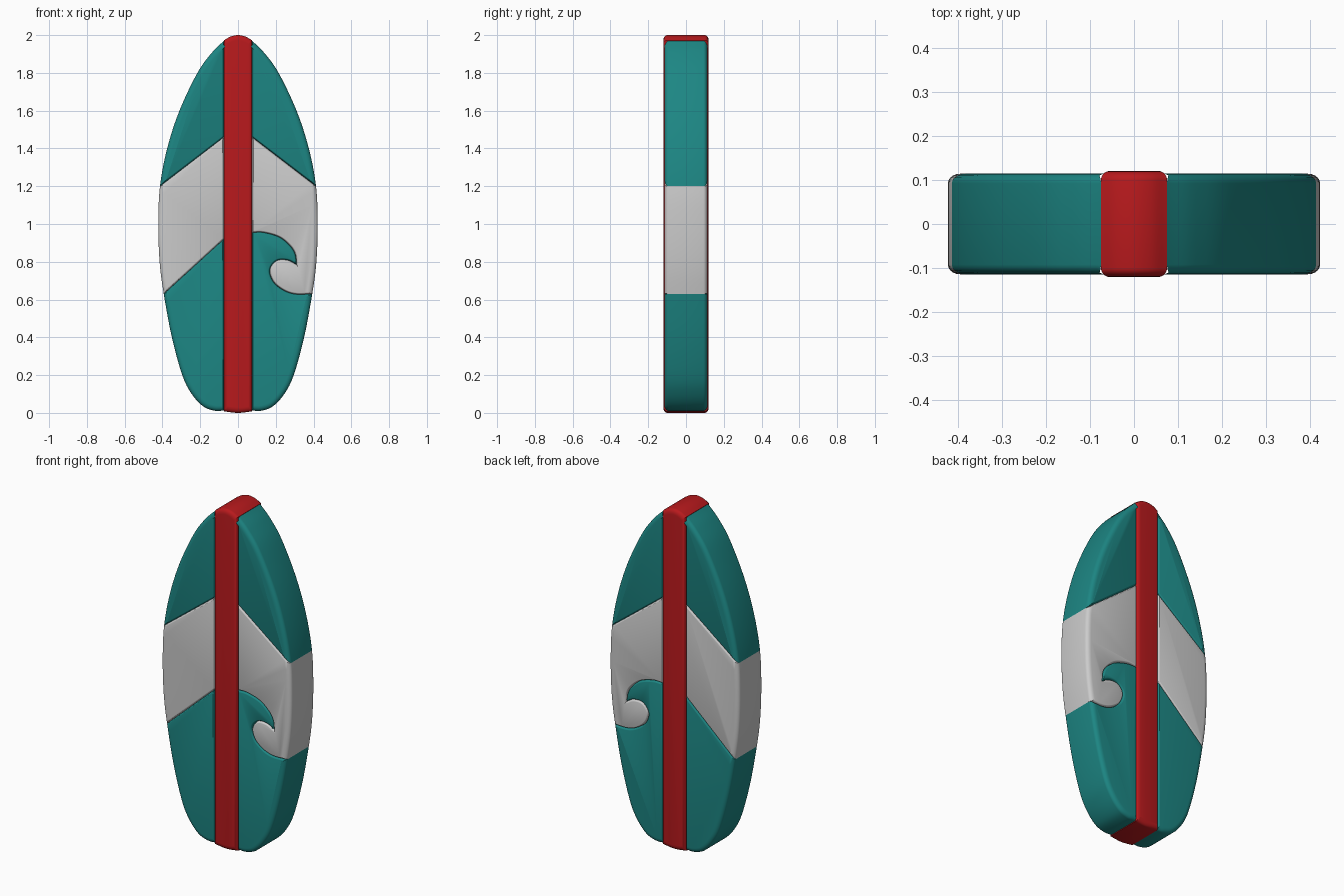
import bpy, bmesh, math
from mathutils import Vector

if "Cube" in bpy.data.objects:
    bpy.data.objects.remove(bpy.data.objects["Cube"])

RIM, SEAM = 0.028, 0.009   # edge rounding at the outer rim and at panel joints


def material(name, rgb):
    m = bpy.data.materials.new(name)
    m.diffuse_color = (*rgb, 1)
    m.use_nodes = True
    m.node_tree.nodes["Principled BSDF"].inputs["Base Color"].default_value = m.diffuse_color
    return m


TEAL = material("teal", (0.012, 0.24, 0.23))
WHITE = material("white", (0.75, 0.75, 0.74))
RED = material("red", (0.48, 0.01, 0.012))


def spline(pts, n=6):
    """Smooth Catmull-Rom curve through the points, n samples per span."""
    p = [Vector(q) for q in pts]
    p = [2 * p[0] - p[1]] + p + [2 * p[-1] - p[-2]]
    out = []
    for a, b, c, d in zip(p, p[1:], p[2:], p[3:]):
        for i in range(n):
            t = i / n
            out.append(0.5 * (2 * b + (c - a) * t + (2 * a - 5 * b + 4 * c - d) * t * t
                              + (3 * b - a - 3 * c + d) * t ** 3))
    return out + [p[-2]]


def panel(name, runs, mat, half=0.114, drop=0.022, side=1, steps=5):
    """Slab from a closed chain of (points, inset) runs, rounded front and back."""
    pts, ins = [], []
    for run, inset in runs:
        for q in run[:-1]:
            pts.append(Vector((q[0] * side, q[1])))
            ins.append(inset)
    n = len(pts)
    if sum(pts[i - 1].cross(pts[i]) for i in range(n)) < 0:
        pts.reverse()
        ins = ins[:-1][::-1] + ins[-1:]
    # inward offset of every corner
    nrm = []
    for i in range(n):
        e = (pts[(i + 1) % n] - pts[i]).normalized()
        nrm.append(Vector((-e.y, e.x)))
    offs = []
    for i in range(n):
        u, v, a, b = nrm[i - 1], nrm[i], ins[i - 1], ins[i]
        det = u.cross(v)
        if abs(det) < 0.15:
            offs.append((u + v).normalized() * (a + b) / 2)
        else:
            offs.append(Vector((a * v.y - b * u.y, b * u.x - a * v.x)) / det)
    # rings from front cap to back cap
    arc = [math.pi / 2 * k / steps for k in range(steps + 1)]
    prof = [(1 - math.cos(t), half - drop + drop * math.sin(t)) for t in arc]
    levels = [(f, -y) for f, y in reversed(prof)] + prof
    bm = bmesh.new()
    rings = [[bm.verts.new((p.x + o.x * f, y, p.y + o.y * f)) for p, o in zip(pts, offs)]
             for f, y in levels]
    for r, s in zip(rings, rings[1:]):
        for i in range(n):
            j = (i + 1) % n
            bm.faces.new((r[i], r[j], s[j], s[i]))
    bm.faces.new(rings[0])
    bm.faces.new(rings[-1])
    bmesh.ops.recalc_face_normals(bm, faces=bm.faces)
    me = bpy.data.meshes.new(name)
    bm.to_mesh(me)
    bm.free()
    me.materials.append(mat)
    ob = bpy.data.objects.new(name, me)
    bpy.context.collection.objects.link(ob)
    bpy.ops.object.select_all(action='DESELECT')
    ob.select_set(True)
    bpy.context.view_layer.objects.active = ob
    bpy.ops.object.shade_smooth_by_angle(angle=math.radians(35))
    return ob


# board outline, nose to tail, split where the colours change
N = 6
outline = spline([(.075, 1.97), (.14, 1.905), (.215, 1.8), (.31, 1.6), (.375, 1.4),
                  (.413, 1.2), (.422, 1.0), (.415, .8), (.393, .63), (.35, .4),
                  (.295, .2), (.245, .1), (.185, .035), (.125, .012), (.075, .012)], N)
nose, middle, tail = outline[:5 * N + 1], outline[5 * N:8 * N + 1], outline[8 * N:]
X = 0.075
top_joint = [(.413, 1.2), (X, 1.46)]

# straight joint on the left, curling wave joint on the right
straight = [(.393, .63), (X, .92)]
crest = spline([(X, .955), (.135, .955), (.22, .93), (.28, .88), (.305, .835), (.31, .785)])
curl = spline([(.31, .785), (.265, .808), (.21, .808), (.175, .775), (.17, .735),
               (.195, .685), (.25, .645), (.31, .628), (.393, .63)])
wave = (crest[:-1] + curl)[::-1]

for label, side, joint in (("left", -1, straight), ("right", 1, wave)):
    z = joint[-1][1]
    panel(label + "_nose_panel",
          [(nose, RIM), (top_joint, SEAM), ([(X, 1.46), (X, 1.97)], SEAM)], TEAL, side=side)
    panel(label + "_band_panel",
          [(middle, RIM), (joint, SEAM), ([(X, z), (X, 1.46)], SEAM),
           (top_joint[::-1], SEAM)], WHITE, side=side)
    panel(label + "_tail_panel",
          [(tail, RIM), ([(X, .012), (X, z)], SEAM), (joint[::-1], SEAM)], TEAL, side=side)

# centre stripe, slightly proud of the panels
top = spline([(X, 1.972), (.04, 1.992), (0, 2.0), (-.04, 1.992), (-X, 1.972)])
bottom = spline([(-X, .008), (0, 0), (X, .008)])
panel("centre_stripe",
      [(top, RIM), ([(-X, 1.972), (-X, .008)], .02), (bottom, RIM),
       ([(X, .008), (X, 1.972)], .02)], RED, half=0.12, drop=0.02)
